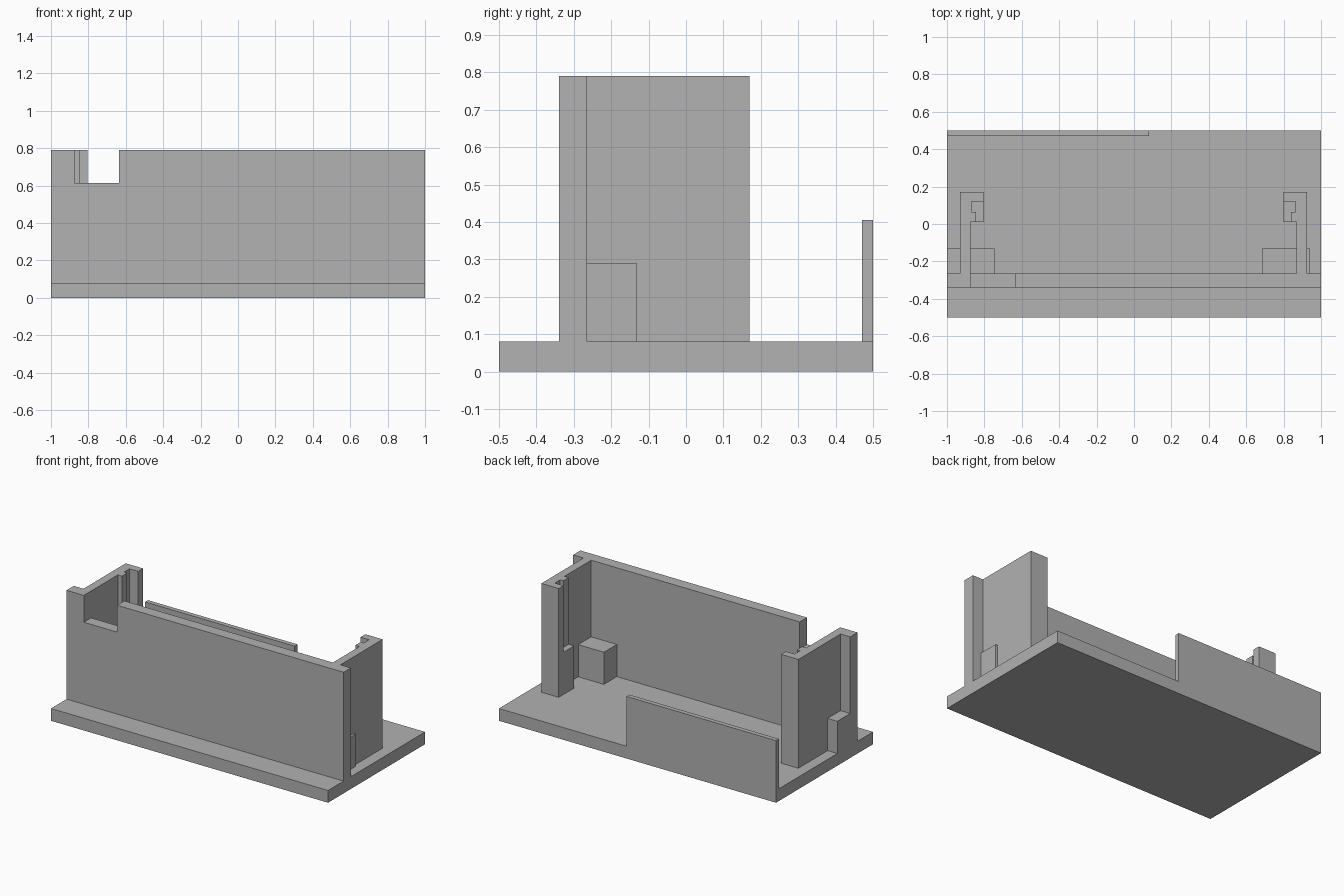
import bpy
import bmesh
from mathutils import Vector

cube = bpy.data.objects.get("Cube")
if cube:
    bpy.data.objects.remove(cube, do_unlink=True)

grey = bpy.data.materials.new("plain grey")
grey.use_nodes = True
colour = (0.445, 0.445, 0.445, 1)
grey.diffuse_color = colour
grey.node_tree.nodes["Principled BSDF"].inputs["Base Color"].default_value = colour

FLOOR, TOP = 0.08, 0.79          # top of base, top of walls
FRONT, BACK = -0.34, -0.265      # faces of the front wall


def prism(name, points, direction):
    """Extrude a closed outline of 3D points along a direction."""
    bm = bmesh.new()
    face = bm.faces.new([bm.verts.new(p) for p in points])
    result = bmesh.ops.extrude_face_region(bm, geom=[face], use_keep_orig=True)
    moved = [v for v in result["geom"] if isinstance(v, bmesh.types.BMVert)]
    bmesh.ops.translate(bm, verts=moved, vec=Vector(direction))
    bmesh.ops.recalc_face_normals(bm, faces=bm.faces)
    mesh = bpy.data.meshes.new(name)
    bm.to_mesh(mesh)
    bm.free()
    mesh.materials.append(grey)
    obj = bpy.data.objects.new(name, mesh)
    bpy.context.scene.collection.objects.link(obj)
    return obj


def upright(name, outline, z0, z1):
    return prism(name, [(x, y, z0) for x, y in outline], (0, 0, z1 - z0))


def box(name, x0, x1, y0, y1, z0, z1):
    return upright(name, [(x0, y0), (x1, y0), (x1, y1), (x0, y1)], z0, z1)


def cut(target, cutter):
    mod = target.modifiers.new("cut", "BOOLEAN")
    mod.operation = "DIFFERENCE"
    mod.solver = "EXACT"
    mod.object = cutter
    bpy.context.view_layer.objects.active = target
    bpy.ops.object.modifier_apply(modifier=mod.name)
    bpy.data.objects.remove(cutter, do_unlink=True)


# Base plate and low back panel
box("base_plate", -1, 1, -0.5, 0.5, 0, FLOOR)
box("back_panel", -1, 0.08, 0.47, 0.5, FLOOR, 0.405)

# Front wall with a notch in its top edge
notched = [(-1, FLOOR), (1, FLOOR), (1, TOP), (-0.635, TOP),
           (-0.635, 0.615), (-0.875, 0.615), (-0.875, TOP), (-1, TOP)]
prism("front_wall", [(x, FRONT, z) for x, z in notched], (0, BACK - FRONT, 0))

# Hooked side walls, each with a stepped slot above a ledge
wall = [(0.9275, BACK), (0.9275, 0.17), (0.8025, 0.17),
        (0.8025, 0.01), (0.8725, 0.01), (0.8725, BACK)]
slot = [(0.75, -0.02), (0.8425, -0.02), (0.8425, 0.065),
        (0.865, 0.065), (0.865, 0.12), (0.75, 0.12)]
for side, label in ((1, "left"), (-1, "right")):
    def place(outline):
        return [(side * x - 0.0025, y) for x, y in outline]
    side_wall = upright(label + "_side_wall", place(wall), FLOOR, TOP)
    cut(side_wall, upright("slot_cutter", place(slot), 0.355, TOP + 0.1))

# Corner blocks on both faces of each side wall
for name, x0, x1 in (("left_inner_block", 0.685, 0.87),
                     ("left_outer_block", 0.925, 0.94),
                     ("right_inner_block", -0.875, -0.745),
                     ("right_outer_block", -1, -0.93)):
    box(name, x0, x1, BACK, -0.132, FLOOR, 0.29)
